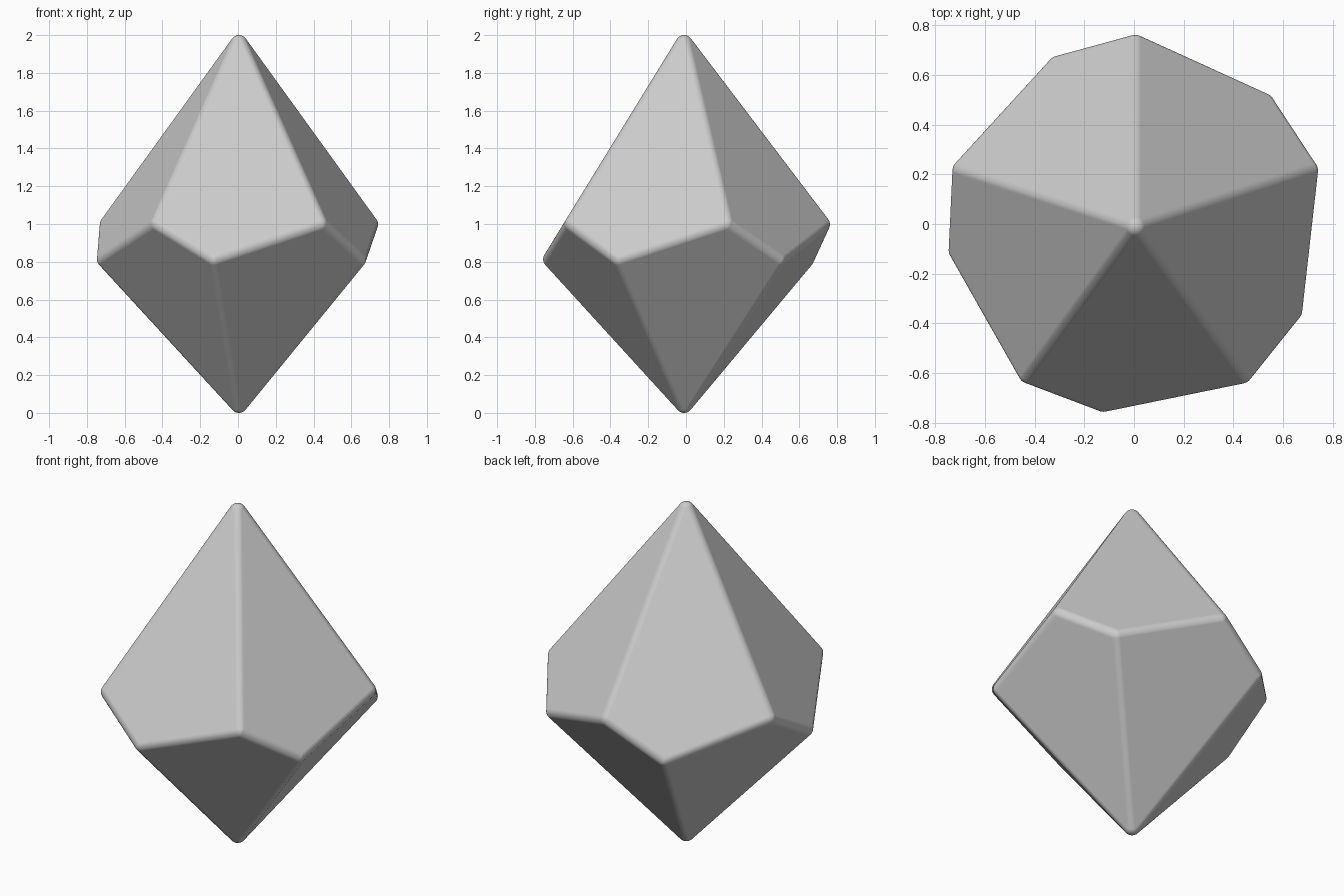
import bpy, bmesh
from math import cos, sin, radians
from mathutils import Vector

if "Cube" in bpy.data.objects:
    bpy.data.objects.remove(bpy.data.objects["Cube"])

R = 0.045                      # edge rounding radius
CX, CY = 0.005, -0.01          # apex axis
RU, RL = 0.727, 0.713          # radii of the upper / lower corner rings
AU, AL = 90, 43.7              # start angles of the rings
TOP, BOT = 2 - R, R            # rounding centres of the two tips

# Ring heights that keep all ten four-sided faces flat
twist = radians(54 - AL)
a = RU * cos(radians(36)) / (RL * cos(twist))
b = RL * cos(radians(36)) / (RU * cos(twist))
zu = (TOP * (1 - a) + a * BOT * (1 - b)) / (1 - a * b)
zl = BOT * (1 - b) + b * zu


def ring(radius, start, z):
    angles = [radians(start + 72 * i) for i in range(5)]
    return [Vector((CX + radius * cos(t), CY + radius * sin(t), z)) for t in angles]


centres = [Vector((CX, CY, TOP)), Vector((CX, CY, BOT))]
centres += ring(RU, AU, zu) + ring(RL, AL, zl)

# Small ball placed at every corner
ball = bmesh.new()
bmesh.ops.create_icosphere(ball, subdivisions=4, radius=R)
offsets = [v.co.copy() for v in ball.verts]
ball.free()

# Ten-sided die body: hull around the corner balls gives rounded edges
bm = bmesh.new()
for c in centres:
    for o in offsets:
        bm.verts.new(c + o)
bmesh.ops.convex_hull(bm, input=bm.verts[:])
bmesh.ops.delete(bm, geom=[v for v in bm.verts if not v.link_faces], context='VERTS')
bmesh.ops.dissolve_limit(bm, angle_limit=radians(0.5), verts=bm.verts[:], edges=bm.edges[:])
bmesh.ops.recalc_face_normals(bm, faces=bm.faces[:])
for f in bm.faces:
    f.smooth = True
mesh = bpy.data.meshes.new("die_body")
bm.to_mesh(mesh)
bm.free()
die = bpy.data.objects.new("die_body", mesh)
bpy.context.collection.objects.link(die)

# Keep the large faces flat under smooth shading
wn = die.modifiers.new("flat_faces", 'WEIGHTED_NORMAL')
wn.weight = 100
